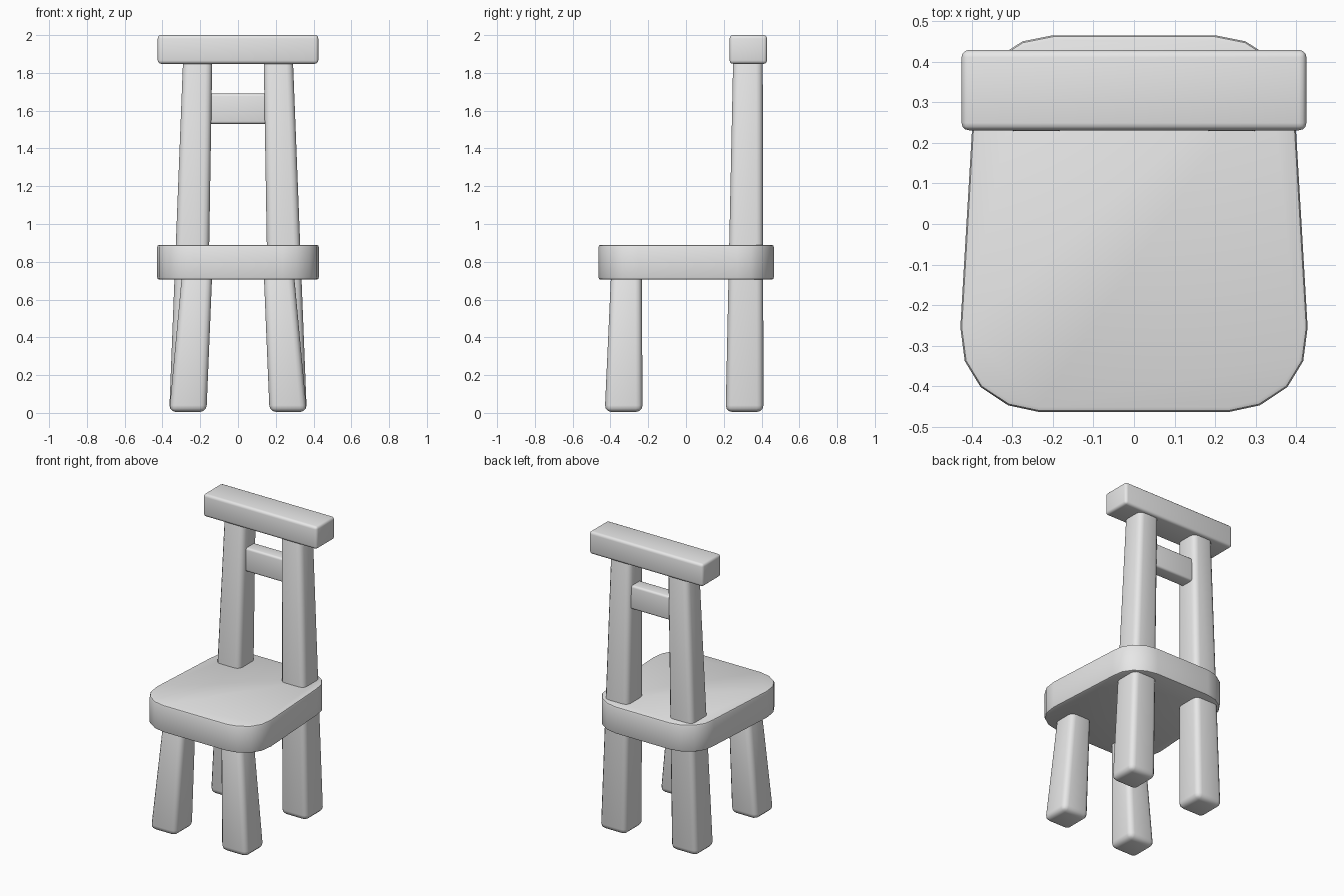
import bpy
import bmesh

if "Cube" in bpy.data.objects:
    bpy.data.objects.remove(bpy.data.objects["Cube"], do_unlink=True)

grey = bpy.data.materials.new("plain grey")
grey.use_nodes = True
grey.diffuse_color = (0.8, 0.8, 0.8, 1)
grey.node_tree.nodes["Principled BSDF"].inputs["Base Color"].default_value = (0.8, 0.8, 0.8, 1)


def finish(name, bm, angle):
    """Turn the bmesh into a smooth-shaded grey object."""
    bmesh.ops.recalc_face_normals(bm, faces=bm.faces)
    mesh = bpy.data.meshes.new(name)
    bm.to_mesh(mesh)
    bm.free()
    mesh.materials.append(grey)
    obj = bpy.data.objects.new(name, mesh)
    bpy.context.collection.objects.link(obj)
    bpy.ops.object.select_all(action="DESELECT")
    obj.select_set(True)
    bpy.context.view_layer.objects.active = obj
    bpy.ops.object.shade_smooth_by_angle(angle=angle)


def loft(name, low, high, z0, z1, bevel, segments=3, angle=0.7):
    """Solid between two outlines at heights z0 and z1, all edges rounded."""
    bm = bmesh.new()
    bottom = [bm.verts.new((x, y, z0)) for x, y in low]
    top = [bm.verts.new((x, y, z1)) for x, y in high]
    bm.faces.new(bottom)
    bm.faces.new(top)
    n = len(low)
    for i in range(n):
        j = (i + 1) % n
        bm.faces.new((bottom[i], bottom[j], top[j], top[i]))
    # Round only the true corners, not the facets of a curved outline
    bm.normal_update()
    bmesh.ops.recalc_face_normals(bm, faces=bm.faces)
    edges = [e for e in bm.edges if e.calc_face_angle() > 0.9]
    bmesh.ops.bevel(bm, geom=edges, offset=bevel, segments=segments,
                    profile=0.5, affect="EDGES")
    finish(name, bm, angle)


def rect(x0, x1, y0, y1):
    return [(x0, y0), (x1, y0), (x1, y1), (x0, y1)]


# Tapered legs: the back pair run up through the seat as posts
for side, s in (("left", 1), ("right", -1)):
    loft("front_leg_" + side,
         rect(s * 0.167, s * 0.364, -0.43, -0.23),
         rect(s * 0.136, s * 0.295, -0.396, -0.234), 0.005, 0.75, 0.035)
    loft("back_post_" + side,
         rect(s * 0.167, s * 0.364, 0.21, 0.41),
         rect(s * 0.136, s * 0.29, 0.25, 0.406), 0.005, 1.89, 0.035)

# Seat: rounded outline, a little wider toward the front
half = [(0.235, -0.463), (0.31, -0.447), (0.378, -0.402), (0.417, -0.338), (0.428, -0.255),
        (0.397, 0.27), (0.386, 0.345), (0.345, 0.405), (0.275, 0.45), (0.2, 0.465)]
outline = half + [(-x, y) for x, y in reversed(half)]
loft("seat", outline, outline, 0.705, 0.89, 0.012, 2)

# Back rails
rail = rect(-0.425, 0.425, 0.231, 0.429)
loft("top_rail", rail, rail, 1.848, 2.0, 0.018)
rail = rect(-0.2, 0.2, 0.285, 0.38)
loft("middle_rail", rail, rail, 1.53, 1.69, 0.014)
